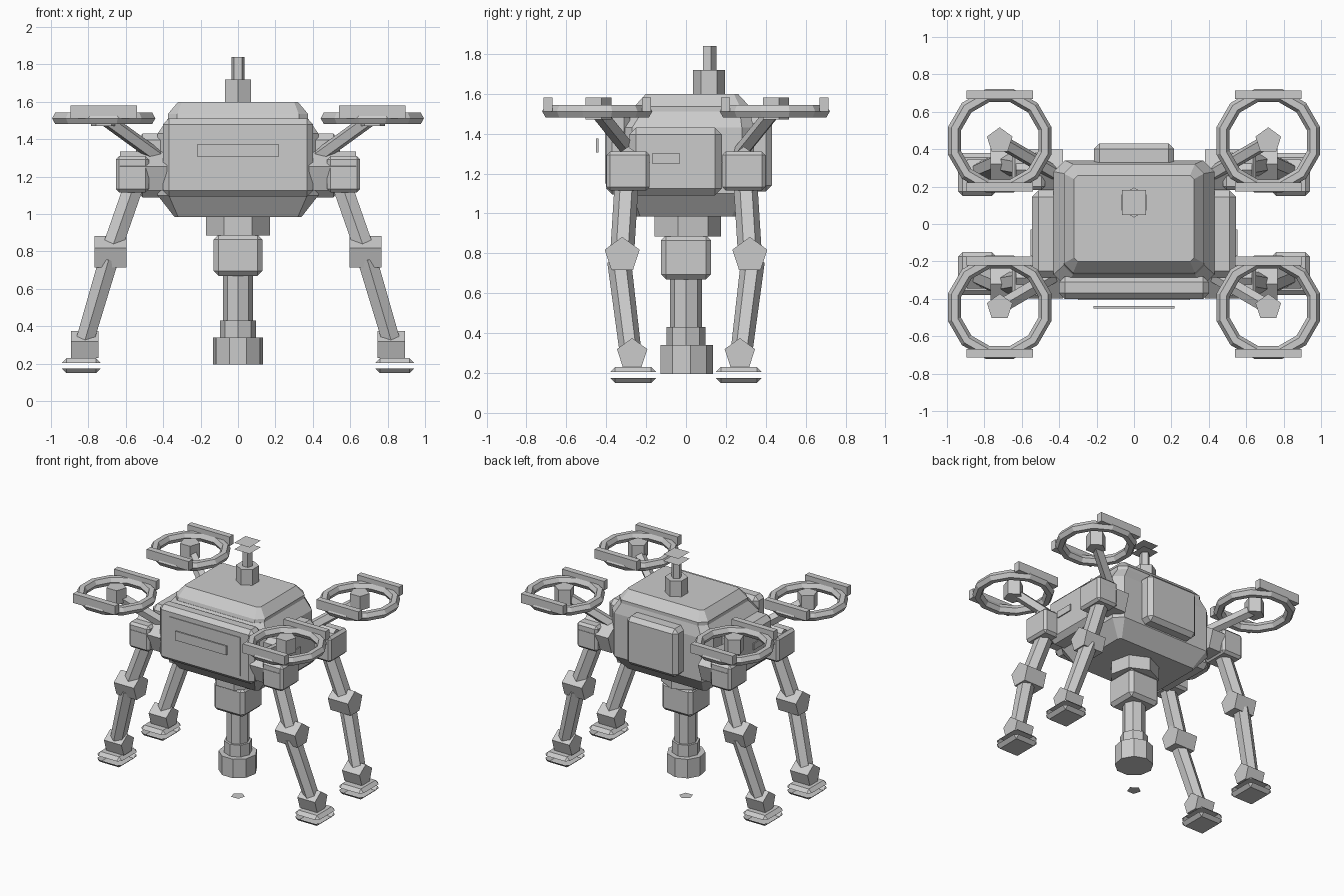
import bpy, bmesh, math
from mathutils import Vector

if "Cube" in bpy.data.objects:
    bpy.data.objects.remove(bpy.data.objects["Cube"])


def make(name, bm):
    bmesh.ops.recalc_face_normals(bm, faces=bm.faces)
    me = bpy.data.meshes.new(name)
    bm.to_mesh(me)
    bm.free()
    ob = bpy.data.objects.new(name, me)
    bpy.context.collection.objects.link(ob)
    return ob


def box(name, x, y, z, bevel=0.0, open_sides=False):
    """Box from (min, max) ranges, with chamfered edges."""
    bm = bmesh.new()
    bmesh.ops.create_cube(bm, size=1)
    for v in bm.verts:
        v.co = Vector([sum(r) / 2 + c * abs(r[1] - r[0]) for c, r in zip(v.co, (x, y, z))])
    if bevel:
        bmesh.ops.bevel(bm, geom=bm.edges[:], offset=bevel, segments=1, affect='EDGES')
    if open_sides:
        bm.normal_update()
        sides = [f for f in bm.faces if abs(f.normal.z) < 0.1]
        bmesh.ops.delete(bm, geom=sides, context='FACES')
    return make(name, bm)


def rod(name, a, b, r, sides, r2=None):
    """Low-poly cylinder between two points; first vertex points up or to +y."""
    a, b = Vector(a), Vector(b)
    d = (b - a).normalized()
    up = Vector((0, 1, 0)) if abs(d.z) > 0.5 else Vector((0, 0, 1))
    u = (up - d * up.dot(d)).normalized()
    w = d.cross(u)
    bm = bmesh.new()
    rings = []
    for p, rad in ((a, r), (b, r if r2 is None else r2)):
        rings.append([bm.verts.new(p + rad * (u * math.cos(t) + w * math.sin(t)))
                      for t in (2 * math.pi * i / sides for i in range(sides))])
    for i in range(sides):
        j = (i + 1) % sides
        bm.faces.new((rings[0][i], rings[0][j], rings[1][j], rings[1][i]))
    for ring in rings:
        bm.faces.new(ring)
    return make(name, bm)


def loft(name, sections):
    """Stacked chamfered rectangles: z, half width, y min, y max, corner cut."""
    bm = bmesh.new()
    rings = []
    for z, h, y0, y1, c in sections:
        pts = [(-h + c, y0), (h - c, y0), (h, y0 + c), (h, y1 - c),
               (h - c, y1), (-h + c, y1), (-h, y1 - c), (-h, y0 + c)]
        rings.append([bm.verts.new((px, py, z)) for px, py in pts])
    for lo, hi in zip(rings, rings[1:]):
        for i in range(8):
            j = (i + 1) % 8
            bm.faces.new((lo[i], lo[j], hi[j], hi[i]))
    bm.faces.new(rings[0])
    bm.faces.new(rings[-1])
    return make(name, bm)


def ring(name, x, y, z, major, minor, n, m):
    bm = bmesh.new()
    v = [[bm.verts.new((x + (major + minor * math.cos(q)) * math.cos(p),
                        y + (major + minor * math.cos(q)) * math.sin(p),
                        z + minor * math.sin(q)))
          for q in (2 * math.pi * k / m for k in range(m))]
         for p in (2 * math.pi * (i + 0.5) / n for i in range(n))]
    for i in range(n):
        for k in range(m):
            i2, k2 = (i + 1) % n, (k + 1) % m
            bm.faces.new((v[i][k], v[i2][k], v[i2][k2], v[i][k2]))
    return make(name, bm)


def span(c, h):
    return (c - h, c + h)


# Hull and lid
loft("hull", [(0.985, 0.34, -0.25, 0.25, 0.02), (1.10, 0.43, -0.33, 0.34, 0.06),
              (1.43, 0.43, -0.33, 0.34, 0.06), (1.51, 0.375, -0.27, 0.32, 0.05)])
loft("lid", [(1.50, 0.375, -0.27, 0.32, 0.05), (1.535, 0.375, -0.26, 0.32, 0.05),
             (1.60, 0.32, -0.20, 0.26, 0.02)])

# Front panel, inset plate and visor
box("front_panel", span(0, 0.40), (-0.40, -0.28), (1.095, 1.51), 0.03)
box("front_plate", span(0, 0.30), (-0.405, -0.39), (1.15, 1.445))
box("visor", span(0, 0.217), (-0.452, -0.438), (1.305, 1.375))

# Back pack
box("back_pack", span(0, 0.215), (0.29, 0.43), (1.11, 1.48), 0.03)

# Side pods with slots
for s, side in ((-1, "left"), (1, "right")):
    box(side + "_pod", span(s * 0.45, 0.095), (-0.285, 0.18), (1.09, 1.43), 0.035)
    box(side + "_pod_slot", span(s * 0.547, 0.006), (-0.17, -0.03), (1.25, 1.30))

# Antenna and its floating cap plates
ay = 0.115
rod("antenna_base", (0, ay, 1.595), (0, ay, 1.72), 0.08, 6)
rod("antenna_rod", (0, ay, 1.72), (0, ay, 1.84), 0.037, 5)
box("antenna_cap", span(0, 0.065), span(ay, 0.068), (1.85, 1.90), 0, True)

# Drill under the hull
rod("drill_collar", (0, 0, 0.885), (0, 0, 0.99), 0.175, 7)
box("drill_housing", span(0, 0.13), span(0, 0.125), (0.67, 0.89), 0.025)
rod("drill_shaft", (0, 0, 0.30), (0, 0, 0.68), 0.08, 8)
rod("drill_clutch", (0, 0, 0.33), (0, 0, 0.43), 0.097, 8)
rod("drill_head", (0, 0, 0.195), (0, 0, 0.34), 0.135, 9)
bm = bmesh.new()
bmesh.ops.create_circle(bm, cap_ends=True, segments=5, radius=0.05)
make("drill_tip", bm)

for sx, side in ((-1, "left"), (1, "right")):
    for sy, end in ((-1, "front"), (1, "back")):
        n = f"{end}_{side}_"

        def p(x, y, z):
            return (sx * x, sy * y, z)

        # Leg: axle, hip, thigh, knee, shin, ankle
        rod(n + "axle", p(0.38, 0.29, 1.22), p(0.63, 0.29, 1.22), 0.115, 5)
        box(n + "hip", span(sx * 0.565, 0.088), span(sy * 0.29, 0.108), (1.115, 1.31), 0.018)
        rod(n + "thigh", p(0.54, 0.295, 1.20), p(0.68, 0.32, 0.80), 0.06, 6)
        rod(n + "knee", p(0.597, 0.32, 0.79), p(0.767, 0.32, 0.79), 0.092, 5)
        rod(n + "shin", p(0.69, 0.335, 0.76), p(0.82, 0.28, 0.32), 0.06, 6, 0.055)
        rod(n + "ankle", p(0.745, 0.27, 0.295), p(0.893, 0.27, 0.295), 0.08, 5)

        # Foot
        box(n + "foot", span(sx * 0.838, 0.104), span(sy * 0.265, 0.115), (0.15, 0.23), 0.025, True)

        # Rotor: ring, hub, guard bars, strut
        fx, fy = sx * 0.718, sy * 0.445
        ring(n + "rotor_ring", fx, fy, 1.512, 0.25, 0.036, 12, 6)
        rod(n + "rotor_hub", (fx, fy, 1.47), (fx, fy, 1.58), 0.072, 5)
        for k, bar in ((-1, "inner"), (1, "outer")):
            box(n + bar + "_guard", span(fx, 0.178), span(fy + sy * k * 0.247, 0.023), (1.51, 1.58))
        rod(n + "rotor_strut", p(0.71, 0.44, 1.51), p(0.42, 0.27, 1.30), 0.04, 5)
